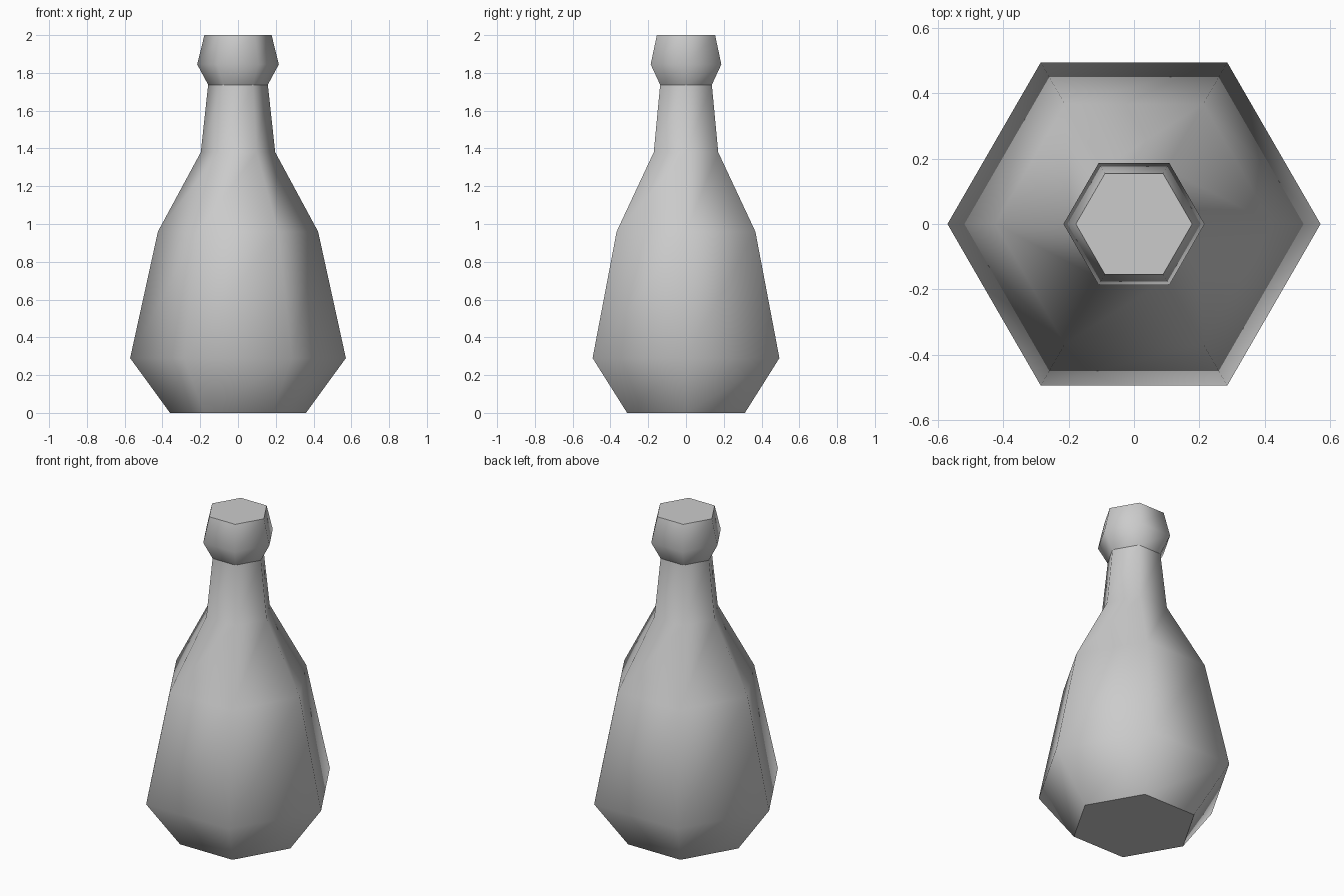
import bpy
import bmesh
from math import cos, sin, tau

SIDES = 6

cube = bpy.data.objects.get("Cube")
if cube:
    bpy.data.objects.remove(cube, do_unlink=True)

# One plain grey for the whole bottle
grey = bpy.data.materials.new("plain grey")
grey.use_nodes = True
grey.diffuse_color = (0.6, 0.6, 0.6, 1)
grey.node_tree.nodes["Principled BSDF"].inputs["Base Color"].default_value = (0.6, 0.6, 0.6, 1)


def lathe(name, profile):
    """Stack hexagonal rings from (radius, height) pairs, smooth sides and flat ends."""
    bm = bmesh.new()
    rings = [[bm.verts.new((r * cos(tau * i / SIDES), r * sin(tau * i / SIDES), z))
              for i in range(SIDES)] for r, z in profile]
    for low, high in zip(rings, rings[1:]):
        for i in range(SIDES):
            j = (i + 1) % SIDES
            bm.faces.new((low[i], low[j], high[j], high[i])).smooth = True
    # Flat end faces keep a crisp rim
    for end in (rings[0][::-1], rings[-1]):
        face = bm.faces.new(end)
        face.smooth = False
        for edge in face.edges:
            edge.smooth = False
    mesh = bpy.data.meshes.new(name)
    bm.to_mesh(mesh)
    bm.free()
    mesh.materials.append(grey)
    obj = bpy.data.objects.new(name, mesh)
    bpy.context.collection.objects.link(obj)
    return obj


# Flask body with shoulders and neck
lathe("bottle_body", [(0.36, 0), (0.571, 0.29), (0.424, 0.96), (0.197, 1.38), (0.158, 1.737)])

# Bulging stopper on the neck
lathe("stopper", [(0.158, 1.737), (0.216, 1.845), (0.178, 2.0)])
